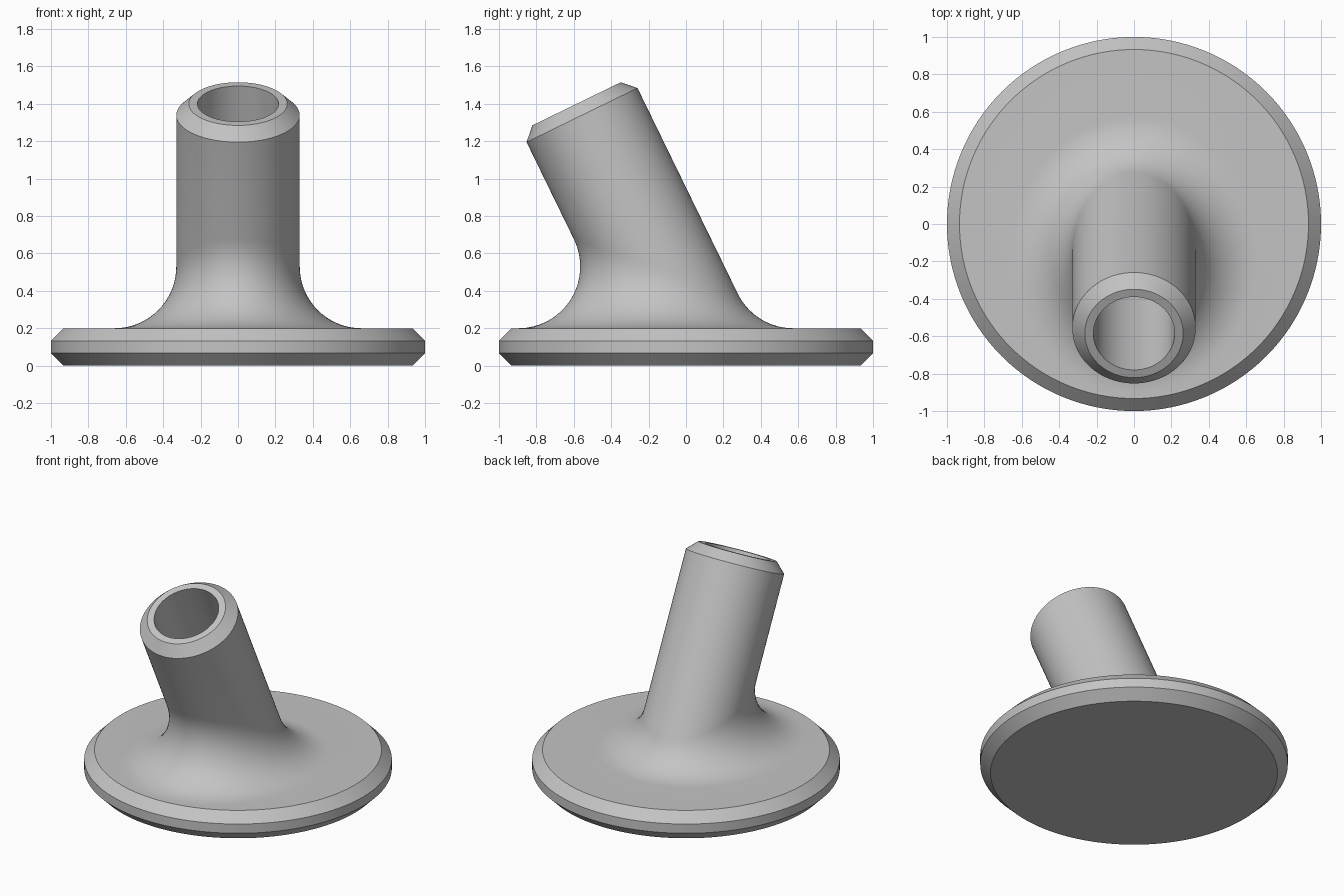
import bpy, bmesh, math
from mathutils import Vector

cube = bpy.data.objects.get("Cube")
if cube:
    bpy.data.objects.remove(cube, do_unlink=True)

SEG = 128            # sides around the part
ARC = 16             # steps across the fillet
DISC_TOP = 0.2
DISC_R = 1.0
BEVEL = 0.067
TUBE_R = 0.33
HOLE_R = 0.217
FILLET = 0.33
LENGTH = 1.335       # tube length along its axis
TILT = math.radians(26)

foot = Vector((0, 0, DISC_TOP))
axis = Vector((0, -math.sin(TILT), math.cos(TILT)))
side = Vector((0, math.cos(TILT), math.sin(TILT)))
angles = [2 * math.pi * i / SEG for i in range(SEG)]
normals = [Vector((math.cos(a), 0, 0)) + side * math.sin(a) for a in angles]


def tube_ring(radius, along):
    """Ring square to the tilted axis."""
    return [foot + axis * along + n * radius for n in normals]


def tube_ring_at_height(radius, z):
    """Ring on the tilted cylinder, cut by a level plane."""
    return [foot + n * radius + axis * ((z - DISC_TOP - n.z * radius) / axis.z)
            for n in normals]


def disc_ring(radius, z):
    return [Vector((radius * math.cos(a), radius * math.sin(a), z)) for a in angles]


# Blind bore, rim and bevelled mouth of the tube
rings = [
    tube_ring_at_height(HOLE_R, DISC_TOP),
    tube_ring(HOLE_R, LENGTH),
    tube_ring(TUBE_R - BEVEL, LENGTH),
    tube_ring(TUBE_R, LENGTH - BEVEL),
]

# Rolling-ball fillet between the tube and the disc
centres = tube_ring_at_height(TUBE_R + FILLET, DISC_TOP + FILLET)
down = Vector((0, 0, -1))
for k in range(ARC + 1):
    rings.append([c + (-n).slerp(down, k / ARC) * FILLET
                  for c, n in zip(centres, normals)])

# Disc with bevelled edges
rings += [
    disc_ring(DISC_R - BEVEL, DISC_TOP),
    disc_ring(DISC_R, DISC_TOP - BEVEL),
    disc_ring(DISC_R, BEVEL),
    disc_ring(DISC_R - BEVEL, 0),
]

bm = bmesh.new()
loops = [[bm.verts.new(p) for p in ring] for ring in rings]
for a, b in zip(loops, loops[1:]):
    for i in range(SEG):
        j = (i + 1) % SEG
        bm.faces.new((a[i], a[j], b[j], b[i]))
bm.faces.new(loops[0])
bm.faces.new(loops[-1])
bmesh.ops.recalc_face_normals(bm, faces=bm.faces)
mesh = bpy.data.meshes.new("angled_tube_base")
bm.to_mesh(mesh)
bm.free()

# Single grey material
grey = bpy.data.materials.new("plain grey")
grey.use_nodes = True
colour = (0.55, 0.55, 0.55, 1)
grey.diffuse_color = colour
grey.node_tree.nodes["Principled BSDF"].inputs["Base Color"].default_value = colour
mesh.materials.append(grey)

body = bpy.data.objects.new("angled_tube_base", mesh)
bpy.context.collection.objects.link(body)
bpy.ops.object.select_all(action='DESELECT')
body.select_set(True)
bpy.context.view_layer.objects.active = body
bpy.ops.object.shade_smooth_by_angle(angle=math.radians(25))
